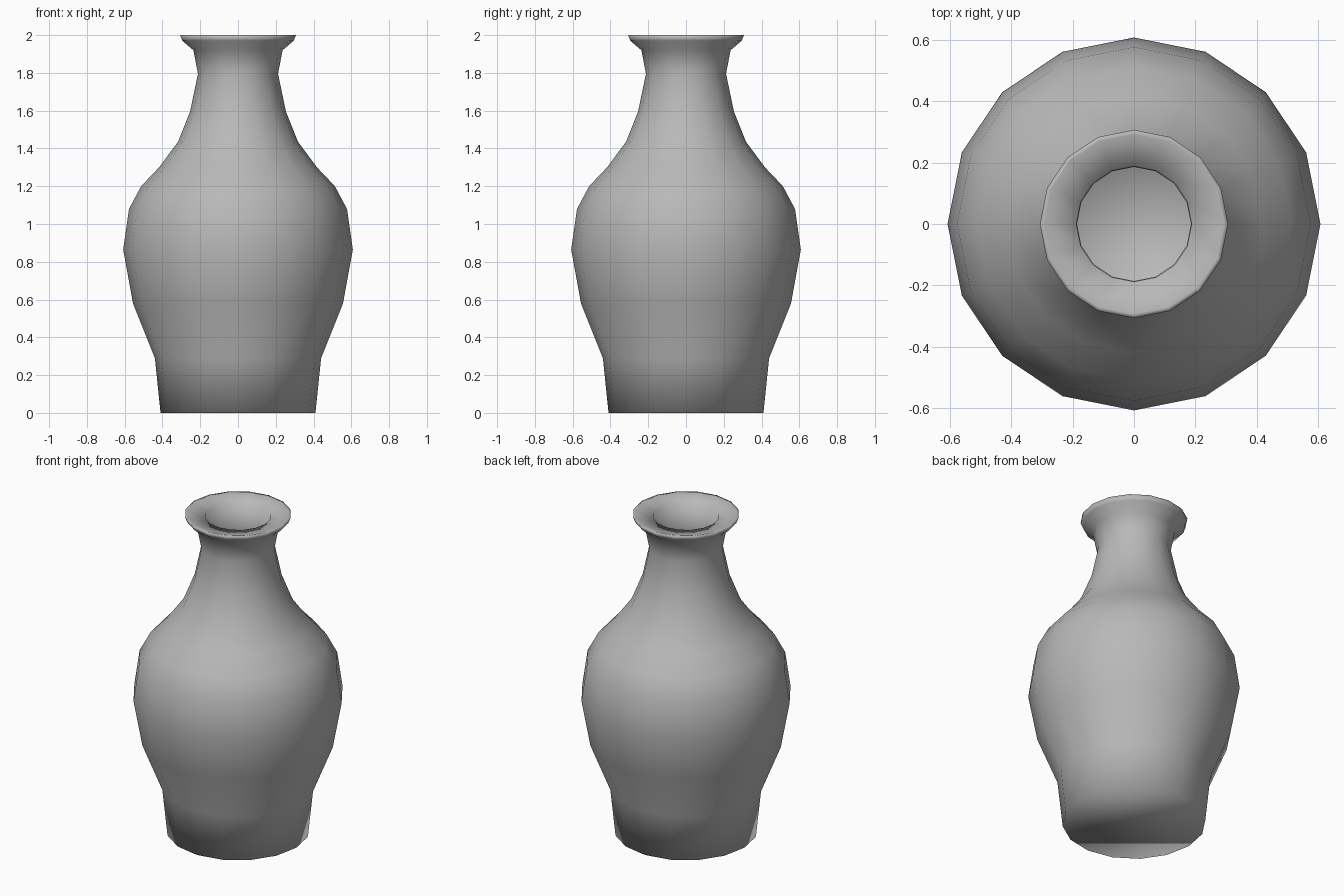
import bpy, bmesh
from math import cos, sin, tau

if "Cube" in bpy.data.objects:
    bpy.data.objects.remove(bpy.data.objects["Cube"])

SIDES = 16

# Half profile (radius, height): outer wall from foot to rim, over the lip, down the inside
OUTER = [(0.41, 0), (0.44, 0.29), (0.556, 0.58), (0.608, 0.865), (0.577, 1.08),
         (0.513, 1.2), (0.418, 1.3), (0.318, 1.435), (0.254, 1.595), (0.212, 1.795),
         (0.236, 1.92), (0.295, 1.97), (0.307, 2.0)]
WALL = 0.03
LIP = [(0.293, 1.998), (0.188, 1.985), (0.186, 1.795)]
INNER = [(r - WALL, z) for r, z in reversed(OUTER[1:9])] + [(OUTER[0][0] - WALL, WALL)]


def lathe(name, profile):
    """Revolve a profile around z and close both ends with a flat face."""
    bm = bmesh.new()
    rings = [[bm.verts.new((r * cos(tau * i / SIDES), r * sin(tau * i / SIDES), z))
              for i in range(SIDES)] for r, z in profile]
    for a, b in zip(rings, rings[1:]):
        for i in range(SIDES):
            j = (i + 1) % SIDES
            bm.faces.new((a[i], a[j], b[j], b[i]))
    bm.faces.new(rings[0][::-1])
    bm.faces.new(rings[-1])
    for f in bm.faces:
        f.smooth = True
    bmesh.ops.recalc_face_normals(bm, faces=bm.faces)
    mesh = bpy.data.meshes.new(name)
    bm.to_mesh(mesh)
    bm.free()
    obj = bpy.data.objects.new(name, mesh)
    bpy.context.collection.objects.link(obj)
    return obj


# Hollow vase with foot, belly, neck and flared lip
vase = lathe("vase", OUTER + LIP + INNER)

# Mid grey clay
clay = bpy.data.materials.new("grey_clay")
clay.diffuse_color = (0.48, 0.48, 0.48, 1)
clay.use_nodes = True
clay.node_tree.nodes["Principled BSDF"].inputs["Base Color"].default_value = clay.diffuse_color
vase.data.materials.append(clay)
